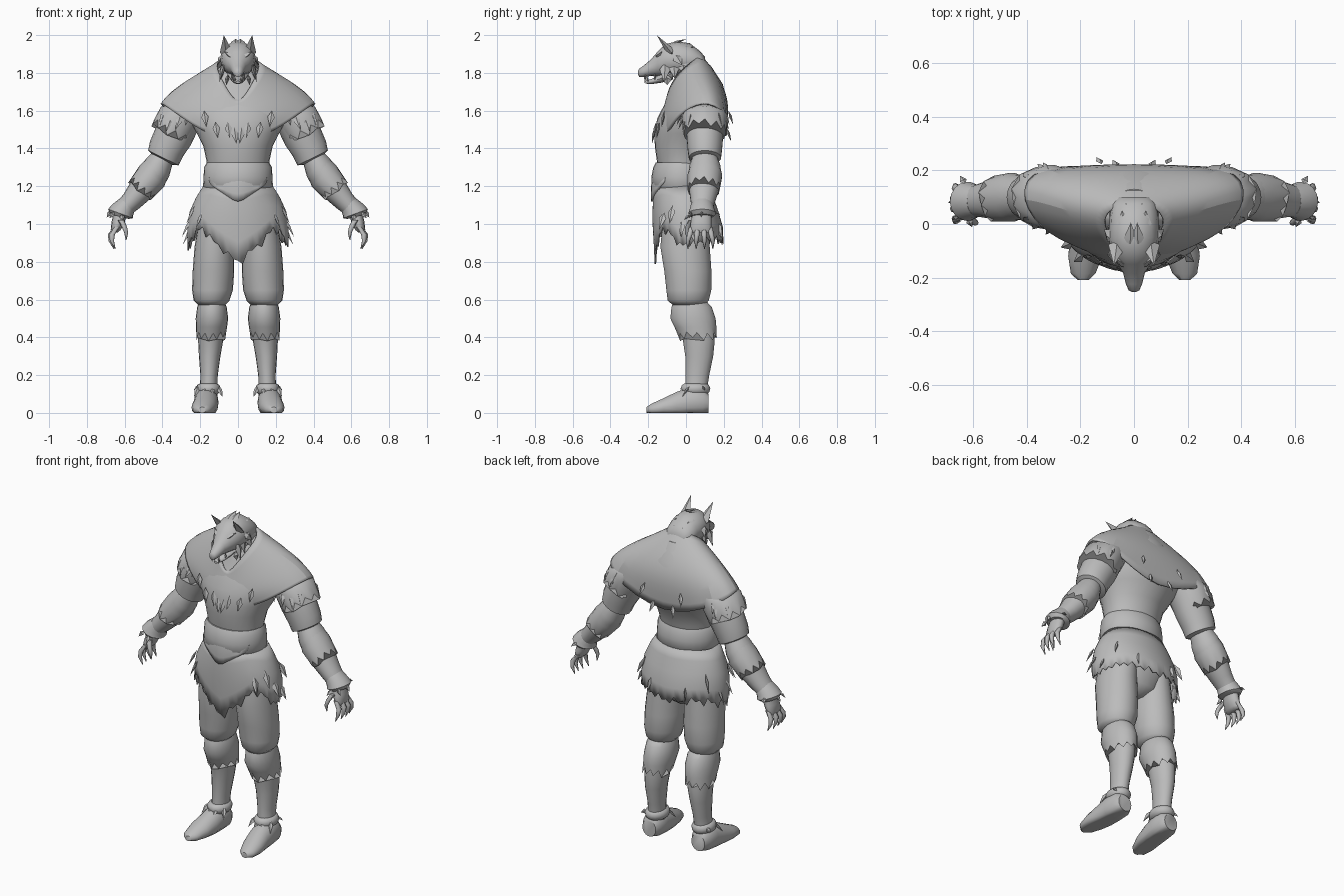
import bpy, bmesh, math
from mathutils import Vector as V

mat = bpy.data.materials.new("stone_grey")
mat.diffuse_color = (0.5, 0.5, 0.5, 1)


def finish(name, bm, mirror=False, subsurf=0, thick=0, angle=50):
    bmesh.ops.recalc_face_normals(bm, faces=bm.faces)
    me = bpy.data.meshes.new(name)
    bm.to_mesh(me)
    bm.free()
    me.materials.append(mat)
    for p in me.polygons:
        p.use_smooth = True
    me.set_sharp_from_angle(angle=math.radians(angle))
    ob = bpy.data.objects.new(name, me)
    bpy.context.collection.objects.link(ob)
    if mirror:
        m = ob.modifiers.new("mirror", "MIRROR")
        m.use_clip = True
    if subsurf:
        s = ob.modifiers.new("smooth", "SUBSURF")
        s.levels = s.render_levels = subsurf
    if thick:
        s = ob.modifiers.new("thickness", "SOLIDIFY")
        s.thickness = thick
    return ob


def skin(bm, rows, closed=True, caps=True):
    vs = [[bm.verts.new(p) for p in r] for r in rows]
    n = len(vs[0])
    for a, b in zip(vs, vs[1:]):
        for i in range(n if closed else n - 1):
            j = (i + 1) % n
            bm.faces.new((a[i], a[j], b[j], b[i]))
    if caps:
        bm.faces.new(vs[0])
        bm.faces.new(vs[-1])


def flat(x, y, z, rx, ry, tilt=0):      # horizontal ring, tilted about y
    t = math.radians(tilt)
    return V((x, y, z)), V((math.cos(t), 0, math.sin(t))) * rx, V((0, ry, 0))


def upright(x, y, z, rx, rz):           # ring facing forward
    return V((x, y, z)), V((rx, 0, 0)), V((0, 0, rz))


def tube_rows(rings, n, hem=0):
    rows = []
    for k, (c, u, v) in enumerate(rings):
        row = []
        for i in range(n):
            a = 2 * math.pi * i / n
            p = c + u * math.cos(a) + v * math.sin(a)
            if hem and k == len(rings) - 1:
                axis = (c - rings[k - 1][0]).normalized()
                p += axis * hem * (1 if i % 2 else -0.4) * (1 + 0.4 * math.sin(i * 2.3))
            p.z = max(p.z, 0)
            row.append(p)
        rows.append(row)
    return rows


def tube(name, rings, n=18, hem=0, mirror=True, caps=True, thick=0):
    bm = bmesh.new()
    skin(bm, tube_rows(rings, n, hem), caps=caps)
    return finish(name, bm, mirror, 0, thick)


# Pointed tuft: four-sided leaf from base to tip, w wide and d deep
def tuft(bm, base, tip, w=0.014, side=(1, 0, 0), d=0.008, at=0.4):
    b, t = V(base), V(tip)
    ax = (t - b).normalized()
    s = V(side)
    s = (s - ax * s.dot(ax)).normalized()
    o = ax.cross(s) * d
    m = b.lerp(t, at)
    top, end = bm.verts.new(b), bm.verts.new(t)
    ring = [bm.verts.new(m + q) for q in (s * w, o, -s * w, -o)]
    for i in range(4):
        bm.faces.new((top, ring[i], ring[(i + 1) % 4]))
        bm.faces.new((end, ring[(i + 1) % 4], ring[i]))


def tufts(name, items, **kw):
    bm = bmesh.new()
    for it in items:
        tuft(bm, *it, **kw)
    return finish(name, bm, mirror=True, angle=30)


# Torso
tube("torso", [flat(0, y, z, rx, ry) for y, z, rx, ry in [
    (-.02, 1.28, .16, .125), (-.018, 1.34, .168, .137), (-.012, 1.41, .183, .153),
    (.01, 1.48, .218, .177), (.035, 1.56, .26, .187), (.055, 1.64, .265, .165),
    (.065, 1.74, .19, .13), (.045, 1.84, .09, .085)]], 28, mirror=False)

# Fur mantle: half rings from front centre to back centre
levels = [
    [(0, -.11, 1.635), (.05, -.10, 1.70), (.095, -.06, 1.78), (.12, 0, 1.84), (.1, .06, 1.88), (0, .09, 1.905)],
    [(0, -.135, 1.57), (.12, -.115, 1.62), (.21, -.05, 1.70), (.265, .055, 1.785), (.21, .14, 1.79), (0, .172, 1.805)],
    [(0, -.16, 1.51), (.16, -.122, 1.54), (.29, -.05, 1.62), (.395, .09, 1.71), (.33, .205, 1.68), (0, .25, 1.65)],
    [(0, -.155, 1.45), (.165, -.10, 1.47), (.32, -.05, 1.58), (.435, .09, 1.665), (.385, .235, 1.595), (0, .205, 1.40)]]
bm = bmesh.new()
skin(bm, levels, closed=False, caps=False)
finish("mantle", bm, True, 2, 0.01)

# Belt and pointed front panel
tube("belt", [flat(0, -.025, z, rx, ry) for z, rx, ry in [
    (1.18, .17, .14), (1.20, .185, .155), (1.25, .182, .158), (1.30, .18, .148),
    (1.325, .165, .135)]], 28, mirror=False)
bm = bmesh.new()
skin(bm, [[(0, -.178, 1.27), (.07, -.165, 1.27), (.15, -.10, 1.27)],
          [(0, -.193, 1.2), (.075, -.178, 1.205), (.16, -.115, 1.225)],
          [(0, -.188, 1.105), (.05, -.18, 1.145), (.14, -.14, 1.20)]], False, False)
finish("belt_panel", bm, True, 1, 0.01)

# Hips under the skirt
tube("hips", [flat(0, 0, z, rx, ry) for z, rx, ry in [
    (1.2, .165, .12), (1.08, .2, .14), (.95, .2, .13), (.87, .14, .11), (.83, .04, .06)]],
    24, mirror=False)


# Ragged skirt with a long front flap
def mix(keys, x):
    for (x0, y0), (x1, y1) in zip(keys, keys[1:]):
        if x <= x1:
            return y0 + (y1 - y0) * (x - x0) / (x1 - x0)
    return keys[-1][1]


N = 64
hem_keys = [(0, .805), (14, .855), (27, .91), (45, .985), (60, .96), (78, .895), (100, .90), (135, .93), (180, .91)]
rows = []
for t in (0, .2, .45, .75, 1):
    row = []
    for i in range(N):
        a = 360 * i / N
        hem = mix(hem_keys, min(a, 360 - a))
        z = 1.2 + (hem - 1.2) * t
        rx = mix([(.8, .265), (.95, .27), (1.05, .262), (1.12, .235), (1.2, .185)], z)
        front = mix([(.8, .165), (1.05, .18), (1.2, .17)], z)
        back = mix([(.85, .2), (1.0, .195), (1.2, .125)], z)
        if t == 1:
            z += (0, -.022, .012, -.008)[i % 4] * (1.2 + .5 * math.sin(i * 1.7))
        r = math.radians(a)
        row.append((rx * math.sin(r), -math.cos(r) * (front if math.cos(r) > 0 else back), z))
    rows.append(row)
bm = bmesh.new()
skin(bm, rows, caps=False)
finish("skirt", bm, thick=0.008)

# Trousers, fur knee cuffs, shins
tube("trouser_leg", [flat(*r) for r in [
    (.115, 0, 1.0, .095, .125), (.125, -.005, .88, .105, .132), (.13, .01, .75, .11, .126),
    (.135, .015, .65, .108, .12), (.14, .012, .595, .095, .11), (.14, .015, .57, .07, .085)]], 22)
tube("knee_cuff", [flat(*r) for r in [
    (.14, .02, .595, .065, .085), (.138, .03, .56, .078, .108), (.138, .037, .5, .086, .121),
    (.14, .05, .455, .082, .112), (.143, .06, .415, .077, .1)]], 22, hem=.026)
tube("shin", [flat(*r) for r in [
    (.14, .05, .5, .07, .095), (.145, .068, .38, .066, .085), (.15, .07, .3, .057, .075),
    (.153, .06, .2, .046, .064), (.155, .055, .14, .046, .06), (.16, .05, .08, .05, .06)]])
tube("ankle_cuff", [flat(.157, .05, z, r, r + .014) for z, r in [
    (.155, .045), (.148, .058), (.13, .066), (.11, .061), (.095, .045)]])
tube("foot", [upright(*r) for r in [
    (.165, .12, .05, .045, .05), (.165, .09, .055, .062, .075), (.168, .02, .055, .065, .082),
    (.172, -.05, .04, .066, .072), (.182, -.12, .028, .064, .05), (.19, -.185, .018, .046, .03),
    (.19, -.21, .015, .02, .016)]])
tufts("ankle_tufts", [((.157 + s * .05, -.01 + abs(s) * .03, .145),
                       (.157 + s * .075, -.06 + abs(s) * .04, .085)) for s in (-1, -.3, .3, 1)]
      + [((.2, .09, .14), (.235, .1, .12))])

# Arms
tube("upper_arm", [flat(*r) for r in [
    (.24, .1, 1.60, .075, .09, 30), (.295, .1, 1.555, .1, .105, 30), (.34, .1, 1.47, .104, .098, 28),
    (.38, .1, 1.395, .096, .092, 26), (.395, .1, 1.35, .09, .086, 26), (.40, .1, 1.34, .06, .06, 26)]])
tube("sleeve_fur", [flat(*r) for r in [
    (.265, .1, 1.60, .08, .105, 30), (.31, .1, 1.565, .113, .122, 30),
    (.347, .1, 1.495, .113, .113, 28)]], 22, hem=.026)
tube("forearm", [flat(*r) for r in [
    (.395, .1, 1.355, .06, .065, 35), (.425, .1, 1.30, .077, .084, 38), (.455, .1, 1.25, .08, .088, 40),
    (.51, .095, 1.185, .07, .08, 40), (.56, .09, 1.125, .057, .066, 40),
    (.6, .085, 1.085, .05, .058, 38), (.62, .085, 1.05, .045, .055, 20)]])
tube("forearm_fur", [flat(*r) for r in [
    (.405, .1, 1.34, .062, .07, 36), (.455, .1, 1.255, .085, .092, 40),
    (.505, .096, 1.195, .077, .086, 40)]], 22, hem=.024)
tube("wrist_cuff", [flat(*r) for r in [
    (.585, .085, 1.105, .05, .058, 38), (.61, .085, 1.075, .062, .066, 30),
    (.622, .085, 1.055, .07, .073, 20), (.628, .085, 1.04, .05, .06, 15)]])
tube("palm", [flat(*r) for r in [
    (.622, .085, 1.06, .035, .05, 15), (.635, .08, 1.01, .034, .056, 10),
    (.648, .078, .97, .026, .058, 5), (.652, .078, .955, .015, .05, 0)]], 14)

# Clawed fingers and thumb
bm = bmesh.new()
for k in range(4):
    y0, y1 = .03 + .032 * k, .01 + .044 * k
    x = .665 - .007 * abs(k - 1.5)
    skin(bm, tube_rows([flat(*r) for r in [
        (x - .015, y0, .985, .014, .014), (x + .012, (y0 + y1) / 2, .945, .015, .014),
        (x + .013, y1, .91, .011, .011), (x - .005, y1, .868, .002, .002)]], 8))
skin(bm, tube_rows([flat(*r) for r in [
    (.62, .03, 1.02, .017, .017), (.602, .01, .985, .014, .014),
    (.592, .005, .955, .011, .011), (.592, .01, .915, .002, .002)]], 8))
finish("fingers", bm, True)
tufts("cuff_tufts", [((.67, .085, 1.07), (.695, .08, 1.035)), ((.62, .02, 1.05), (.605, -.012, 1.02)),
                     ((.63, .15, 1.07), (.65, .18, 1.05)), ((.655, .03, 1.065), (.68, .015, 1.03))])

# Neck and head with open jaws
tube("neck", [upright(*r) for r in [
    (0, .1, 1.79, .085, .08), (0, .05, 1.82, .095, .085), (0, -.03, 1.84, .088, .085)]], mirror=False)
tube("head", [upright(*r) for r in [
    (0, .1, 1.85, .06, .035), (0, .075, 1.86, .082, .055), (0, .02, 1.872, .092, .085),
    (0, -.05, 1.872, .094, .095),
    (0, -.11, 1.867, .086, .085), (0, -.15, 1.848, .06, .065), (0, -.185, 1.828, .04, .044),
    (0, -.225, 1.808, .03, .03), (0, -.248, 1.8, .02, .022), (0, -.254, 1.8, .008, .01)]],
    16, mirror=False)
tube("lower_jaw", [upright(*r) for r in [
    (0, -.07, 1.80, .06, .035), (0, -.13, 1.772, .042, .024), (0, -.18, 1.755, .027, .014),
    (0, -.215, 1.75, .012, .007)]], 12, mirror=False)
tufts("ears", [((.058, -.055, 1.88), (.075, -.155, 2.0))], w=.034, d=.022, at=.25)
tufts("brows", [((.018, -.162, 1.872), (.075, -.125, 1.915))], w=.012, side=(0, 0, 1), d=.014)
tufts("fangs", [((.024, -.215, 1.795), (.022, -.218, 1.745)), ((.032, -.165, 1.8), (.032, -.165, 1.755)),
                ((.016, -.2, 1.75), (.018, -.208, 1.785))], w=.006, d=.006)
tufts("cheek_fur", [((.07, -.11 + .045 * k, 1.86), (.1 - .012 * (k % 2), -.115 + .055 * k, 1.75 + .02 * k))
                    for k in range(4)]
      + [((.08, -.06, 1.9), (.112, -.02, 1.84)), ((.055, -.1, 1.79), (.062, -.1, 1.735))],
      w=.028, side=(0, 1, 0), d=.012)
tufts("crest", [((.015, -.09, 1.95), (.012, .005, 1.98)), ((.04, -.03, 1.94), (.045, .05, 1.935)),
                ((.02, .0, 1.935), (.03, .08, 1.91))], w=.024)

# Loose feathers on chest, shoulders, back and skirt
tufts("chest_feathers", [((x, y, z), (x - .012, y - .014, z - .085)) for x, y, z in [
    (.055, -.158, 1.54), (.12, -.142, 1.54), (.18, -.115, 1.60), (.02, -.166, 1.51)]], w=.019)
tufts("back_feathers", [((x, y, z), (x + .02, y + .025, z - .075)) for x, y, z in [
    (.12, .225, 1.60), (.06, .215, 1.51), (.32, .205, 1.60)]])
tufts("shoulder_feathers", [((x, y, z), (x + .03, y + dy, z - .08)) for x, y, z, dy in [
    (.25, -.02, 1.60, -.03), (.30, -.01, 1.58, -.03), (.35, 0, 1.57, -.02), (.385, .03, 1.60, -.02),
    (.395, .1, 1.61, 0), (.385, .17, 1.60, .02), (.33, .205, 1.58, .02), (.385, .12, 1.54, 0)]], w=.018)
tufts("skirt_feathers", [((.25 * math.sin(a), -.17 * math.cos(a), z),
                          (.3 * math.sin(a), -.215 * math.cos(a), z - .1))
                         for a, z in ((.85, 1.07), (1.15, 1.1), (1.45, 1.03), (1.8, .99), (2.2, 1.08), (2.7, 1.02))],
      w=.02, side=(.4, 1, 0))
